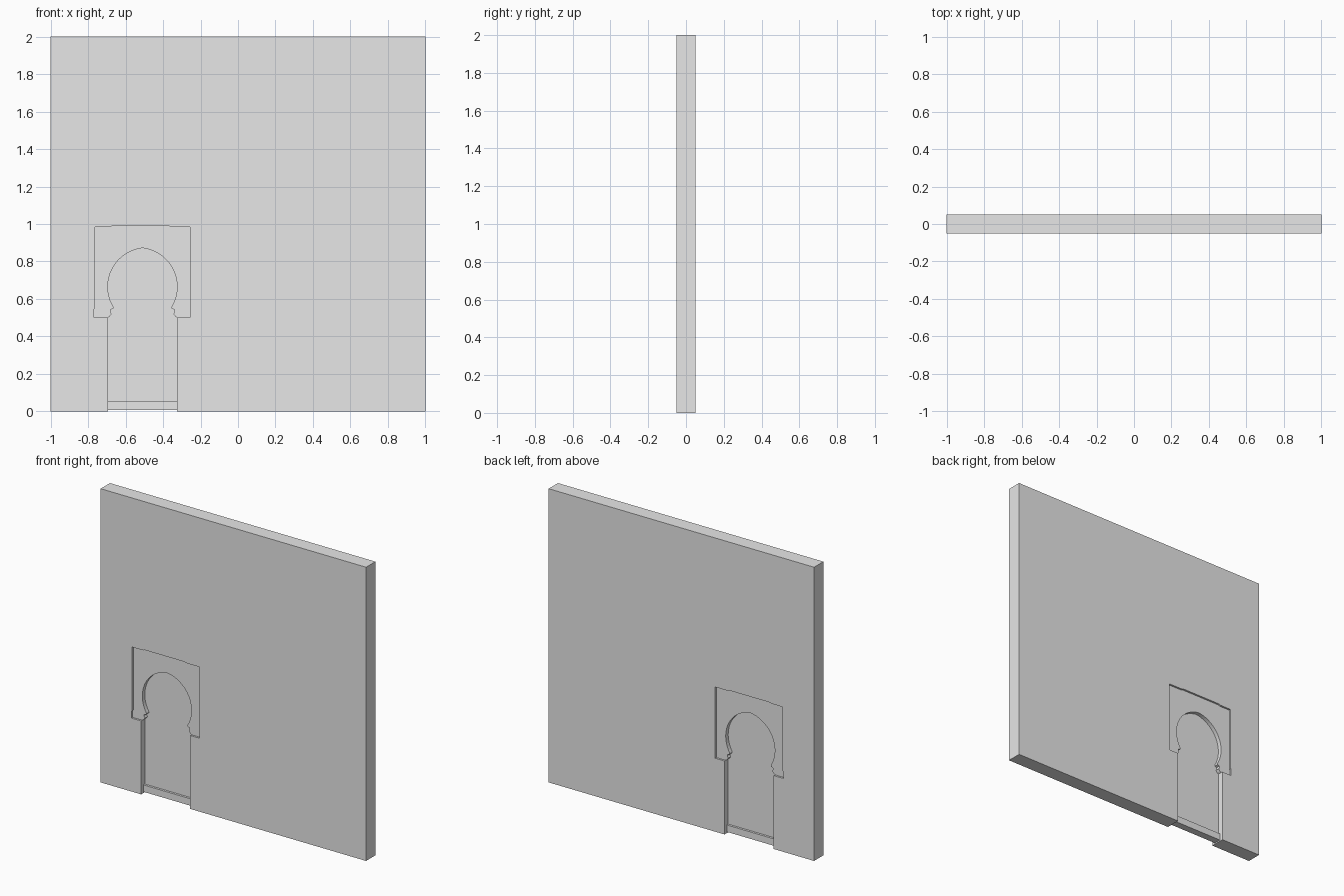
import bpy, bmesh, math

cube = bpy.data.objects.get("Cube")
if cube:
    bpy.data.objects.remove(cube, do_unlink=True)

plaster = bpy.data.materials.new("plaster_grey")
plaster.use_nodes = True
plaster.diffuse_color = (0.8, 0.8, 0.8, 1)
plaster.node_tree.nodes["Principled BSDF"].inputs["Base Color"].default_value = (0.8, 0.8, 0.8, 1)

DOOR_X = -0.51
HALF_DEPTH = 0.05


def slab(name, outline, y0, y1):
    """Extrude an (x, z) outline from y0 to y1."""
    bm = bmesh.new()
    face = bm.faces.new([bm.verts.new((x, y0, z)) for x, z in outline])
    grown = bmesh.ops.extrude_face_region(bm, geom=[face])["geom"]
    verts = [v for v in grown if isinstance(v, bmesh.types.BMVert)]
    bmesh.ops.translate(bm, verts=verts, vec=(0, y1 - y0, 0))
    bmesh.ops.recalc_face_normals(bm, faces=bm.faces)
    mesh = bpy.data.meshes.new(name)
    bm.to_mesh(mesh)
    bm.free()
    mesh.materials.append(plaster)
    obj = bpy.data.objects.new(name, mesh)
    bpy.context.collection.objects.link(obj)
    return obj


def rect(x0, x1, z0, z1):
    return [(x0, z0), (x1, z0), (x1, z1), (x0, z1)]


def door_outline(bottom, grow=0.0):
    """Pointed horseshoe arch on moulded imposts, mirrored about the door centre."""
    offset, radius, spring, steps = 0.023, 0.208, 0.665, 20
    half = [(0.185, bottom), (0.185, 0.5), (0.175, 0.507), (0.165, 0.52),
            (0.171, 0.53), (0.171, 0.543), (0.155, 0.548)]
    start, end = math.radians(-31.2), math.acos(offset / radius)
    for i in range(steps):
        a = start + (end - start) * i / steps
        half.append((radius * math.cos(a) - offset, spring + radius * math.sin(a)))
    apex = [(0, spring + radius * math.sin(end))]
    full = half + apex + [(-x, z) for x, z in reversed(half)]
    return [(DOOR_X + x * (1 + grow), z + grow * 0.2 * (z > 0.5)) for x, z in full]


def cut(target, cutter):
    mod = target.modifiers.new(cutter.name, 'BOOLEAN')
    mod.operation = 'DIFFERENCE'
    mod.solver = 'EXACT'
    mod.object = cutter
    cutter.hide_render = True
    cutter.hide_set(True)
    cutter.display_type = 'WIRE'


# Main wall with the arched opening cut through
wall = slab("wall", rect(-1, 1, 0, 2), -HALF_DEPTH, HALF_DEPTH)
cut(wall, slab("doorway_cutter", door_outline(-0.1), -0.2, 0.2))

# Shallow rectangular panel recess around the arch, on both faces
recess = [(-0.768, 0.5), (-0.255, 0.5), (-0.255, 0.985), (-0.36, 0.985),
          (-0.37, 0.99), (-0.67, 0.99), (-0.68, 0.985), (-0.763, 0.985),
          (-0.763, 0.55), (-0.768, 0.545)]
for side, name in ((-1, "front"), (1, "back")):
    ys = sorted((side * (HALF_DEPTH - 0.013), side * 0.2))
    cut(wall, slab(name + "_recess_cutter", recess, *ys))

# Apply the cuts and drop the cutters
bpy.context.view_layer.update()
graph = bpy.context.evaluated_depsgraph_get()
carved = bpy.data.meshes.new_from_object(wall.evaluated_get(graph))
cutters = [m.object for m in wall.modifiers]
wall.modifiers.clear()
wall.data = carved
for c in cutters:
    bpy.data.objects.remove(c, do_unlink=True)

# Thin door leaf and the sill below it
slab("door_leaf", door_outline(0.04, 0.01), -0.01, 0.01)
slab("door_sill", rect(DOOR_X - 0.185, DOOR_X + 0.185, 0.008, 0.055), -0.025, 0.025)
